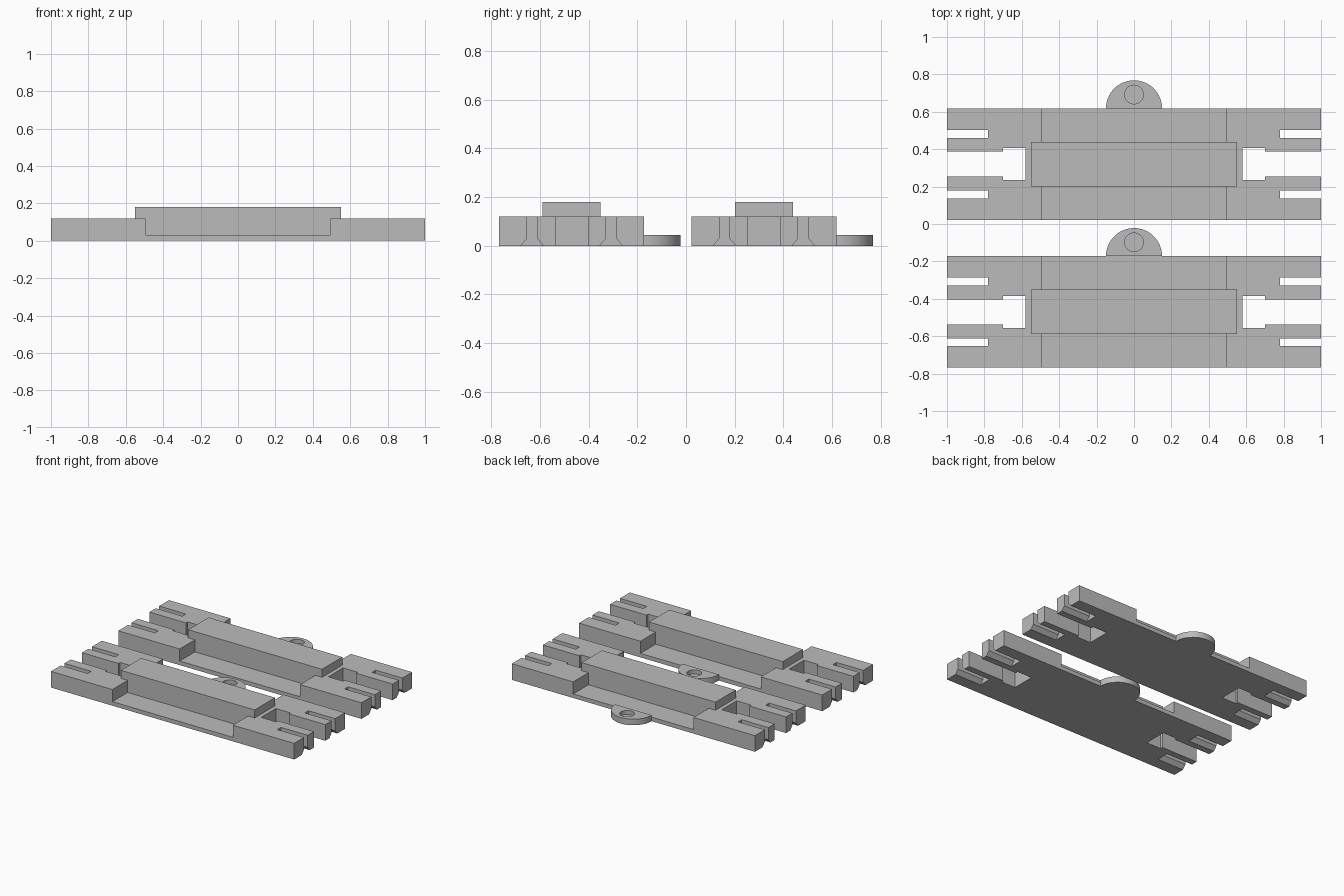
import bpy
import bmesh
import math

if "Cube" in bpy.data.objects:
    bpy.data.objects.remove(bpy.data.objects["Cube"])

grey = bpy.data.materials.new("mid grey")
grey.diffuse_color = (0.5, 0.5, 0.5, 1)
grey.use_nodes = True
grey.node_tree.nodes["Principled BSDF"].inputs["Base Color"].default_value = grey.diffuse_color


def loft(name, layers):
    """Solid through a stack of (z, outline) layers with equal point counts."""
    bm = bmesh.new()
    rings = [[bm.verts.new((x, y, z)) for x, y in pts] for z, pts in layers]
    n = len(rings[0])
    for low, high in zip(rings, rings[1:]):
        for i in range(n):
            j = (i + 1) % n
            bm.faces.new((low[i], low[j], high[j], high[i]))
    bm.faces.new(rings[0][::-1])
    bm.faces.new(rings[-1])
    bmesh.ops.recalc_face_normals(bm, faces=bm.faces)
    mesh = bpy.data.meshes.new(name)
    bm.to_mesh(mesh)
    bm.free()
    mesh.materials.append(grey)
    obj = bpy.data.objects.new(name, mesh)
    bpy.context.collection.objects.link(obj)
    return obj


def rect(x, y0, y1):
    return [(-x, y0), (x, y0), (x, y1), (-x, y1)]


def arc(cy, r, end, steps, closed):
    count = steps if closed else steps + 1
    return [(r * math.cos(end * i / steps), cy + r * math.sin(end * i / steps))
            for i in range(count)]


def cut(obj, cutter):
    mod = obj.modifiers.new("cut", 'BOOLEAN')
    mod.operation = 'DIFFERENCE'
    mod.solver = 'EXACT'
    mod.object = cutter
    bpy.context.view_layer.objects.active = obj
    bpy.ops.object.modifier_apply(modifier=mod.name)
    bpy.data.objects.remove(cutter)


# Plate dimensions, with y measured from the plate's middle line
HALF = 0.298
THICK, FLOOR = 0.12, 0.03


def plate_outline(flare):
    """Comb-ended outline; flare widens the narrow end slots."""
    low = [(1, -HALF),
           (1, -0.183 - flare), (0.78, -0.183 - flare),
           (0.78, -0.141 + flare), (1, -0.141 + flare),
           (1, -0.067), (0.70, -0.067), (0.70, -0.086), (0.58, -0.086)]
    right = low + [(x, -y) for x, y in reversed(low)]
    return right + [(-x, y) for x, y in reversed(right)]


# Base plate with raised ends and slots that open out underneath
plate = loft("base_plate", [(0, plate_outline(0.026)),
                            (FLOOR, plate_outline(0)),
                            (THICK, plate_outline(0))])
cut(plate, loft("recess_cutter", [(FLOOR, rect(0.495, -0.5, 0.5)),
                                  (0.3, rect(0.495, -0.5, 0.5))]))

# Long raised bar across the middle
bar = loft("centre_bar", [(FLOOR, rect(0.55, -0.119, 0.119)),
                          (0.18, rect(0.55, -0.119, 0.119))])

# Half-round tab with a blind hole
half_disc = arc(HALF, 0.15, math.pi, 32, False)
tab = loft("round_tab", [(0, half_disc), (0.045, half_disc)])
hole = arc(HALF + 0.074, 0.05, 2 * math.pi, 32, True)
cut(tab, loft("hole_cutter", [(0.015, hole), (0.1, hole)]))
bpy.ops.object.select_all(action='DESELECT')
tab.select_set(True)
bpy.context.view_layer.objects.active = tab
bpy.ops.object.shade_smooth_by_angle(angle=math.radians(30))

# Two identical units, one behind the other
for part in (plate, bar, tab):
    twin = part.copy()
    twin.name = "front_" + part.name
    bpy.context.collection.objects.link(twin)
    part.name = "rear_" + twin.name[6:].split(".")[0]
    part.location.y = 0.32
    twin.location.y = -0.47
